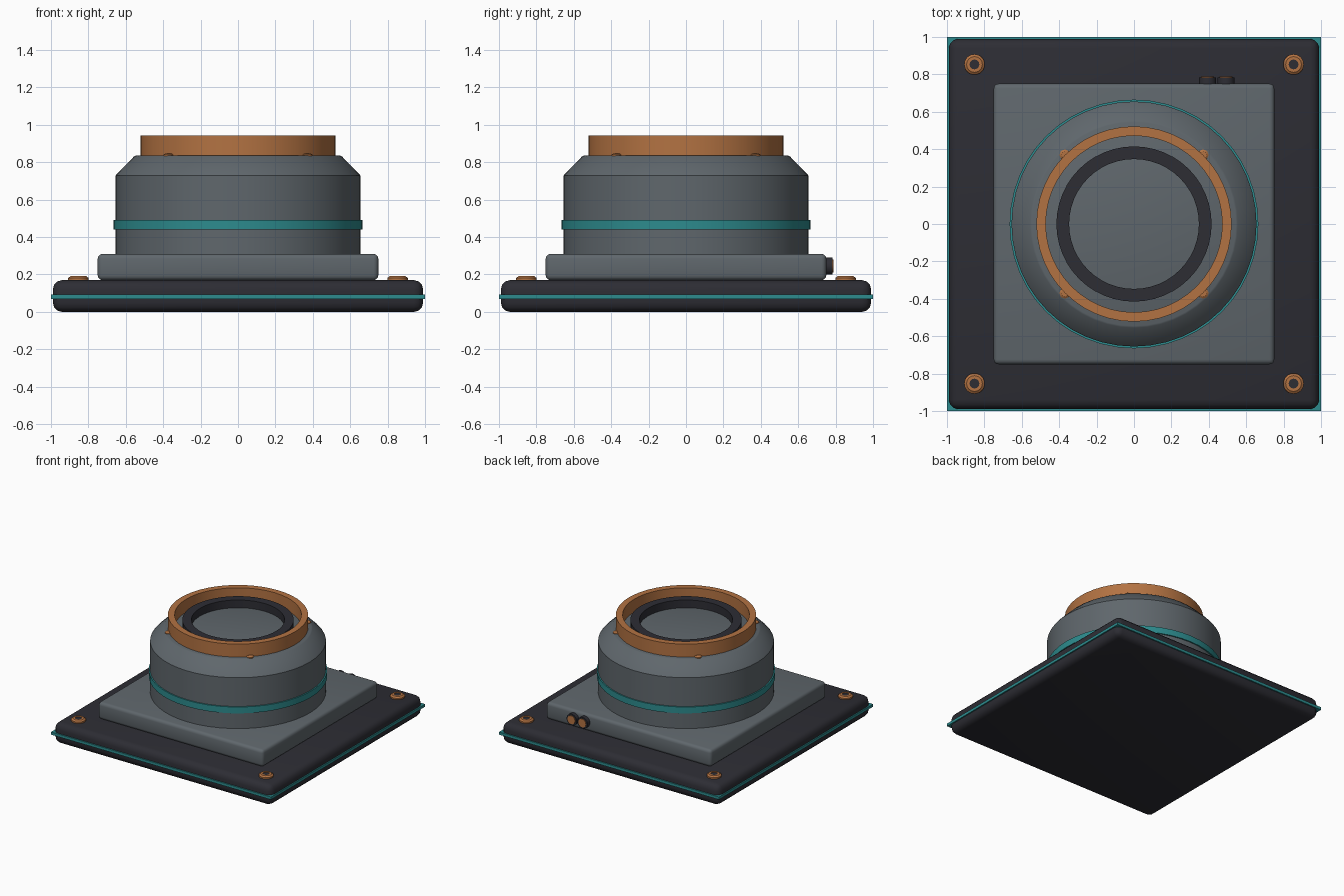
import bpy, bmesh, math

if "Cube" in bpy.data.objects:
    bpy.data.objects.remove(bpy.data.objects["Cube"])


def mat(name, rgb):
    m = bpy.data.materials.new(name)
    m.diffuse_color = (*rgb, 1)
    m.use_nodes = True
    m.node_tree.nodes["Principled BSDF"].inputs["Base Color"].default_value = m.diffuse_color
    return m


BLACK = mat("black", (0.026, 0.026, 0.034))
GREY = mat("slate grey", (0.115, 0.135, 0.150))
COPPER = mat("copper", (0.45, 0.17, 0.055))
TEAL = mat("teal", (0.026, 0.26, 0.27))


def finish(name, bm, material, loc=(0, 0, 0), rot=(0, 0, 0)):
    bmesh.ops.remove_doubles(bm, verts=bm.verts, dist=1e-5)
    bmesh.ops.recalc_face_normals(bm, faces=bm.faces)
    me = bpy.data.meshes.new(name)
    bm.to_mesh(me)
    bm.free()
    me.materials.append(material)
    ob = bpy.data.objects.new(name, me)
    bpy.context.collection.objects.link(ob)
    ob.location, ob.rotation_euler = loc, rot
    bpy.context.view_layer.objects.active = ob
    bpy.ops.object.select_all(action='DESELECT')
    ob.select_set(True)
    bpy.ops.object.shade_smooth_by_angle(angle=math.radians(30))
    return ob


def slab(name, half, z0, z1, material, bevel=0):
    bm = bmesh.new()
    bmesh.ops.create_cube(bm, size=1)
    for v in bm.verts:
        v.co = (v.co.x * 2 * half, v.co.y * 2 * half, z0 + (v.co.z + 0.5) * (z1 - z0))
    if bevel:
        bmesh.ops.bevel(bm, geom=bm.edges[:], offset=bevel, segments=3,
                        profile=0.5, affect='EDGES')
    return finish(name, bm, material)


def lathe(name, profile, material, sides=48, closed=False, loc=(0, 0, 0), rot=(0, 0, 0)):
    """Spin (radius, height) points about z; closed joins last point to first."""
    bm = bmesh.new()
    vs = [bm.verts.new((r, 0, z)) for r, z in profile]
    pairs = list(zip(vs, vs[1:])) + ([(vs[-1], vs[0])] if closed else [])
    edges = [bm.edges.new(p) for p in pairs]
    bmesh.ops.spin(bm, geom=vs + edges, cent=(0, 0, 0), axis=(0, 0, 1),
                   angle=math.tau, steps=sides)
    return finish(name, bm, material, loc, rot)


def tube(name, r_in, r_out, z0, z1, material, **kw):
    return lathe(name, [(r_in, z0), (r_out, z0), (r_out, z1), (r_in, z1)],
                 material, closed=True, **kw)


# Square base with trim strip and raised plate
slab("base", 0.99, 0, 0.17, BLACK, 0.05)
slab("base_trim", 1.0, 0.07, 0.092, TEAL)
slab("raised_plate", 0.75, 0.17, 0.31, GREY, 0.025)

# Round housing with sloped shoulder and flat top
lathe("housing", [(0, 0.30), (0.655, 0.30), (0.655, 0.728), (0.648, 0.738),
                  (0.555, 0.832), (0.545, 0.836), (0, 0.836)], GREY)
tube("housing_band", 0.64, 0.665, 0.44, 0.492, TEAL)

# Top collars
tube("outer_collar", 0.472, 0.522, 0.83, 0.942, COPPER)
tube("inner_collar", 0.347, 0.415, 0.83, 0.90, BLACK)

# Corner bolts with hex sockets, and small collar screws
for sx in (-1, 1):
    for sy in (-1, 1):
        p = (sx * 0.853, sy * 0.853, 0)
        lathe("corner_bolt", [(0.026, 0.16), (0.055, 0.16), (0.055, 0.181),
                              (0.042, 0.191), (0.026, 0.191)],
              COPPER, sides=24, closed=True, loc=p)
        lathe("bolt_socket", [(0, 0.165), (0.030, 0.165), (0.030, 0.187), (0, 0.187)],
              BLACK, sides=6, loc=p)
        lathe("collar_screw", [(0, 0.83), (0.028, 0.83), (0.028, 0.841),
                               (0.018, 0.848), (0, 0.848)],
              COPPER, sides=16, loc=(sx * 0.37, sy * 0.37, 0))

# Two rear connectors
for x in (0.393, 0.492):
    kw = dict(sides=24, loc=(x, 0.74, 0.245), rot=(-math.pi / 2, 0, 0))
    lathe("connector_body", [(0, 0), (0.046, 0), (0.046, 0.042), (0, 0.042)], BLACK, **kw)
    lathe("connector_cap", [(0, 0.03), (0.034, 0.03), (0.034, 0.048), (0, 0.048)], COPPER, **kw)
